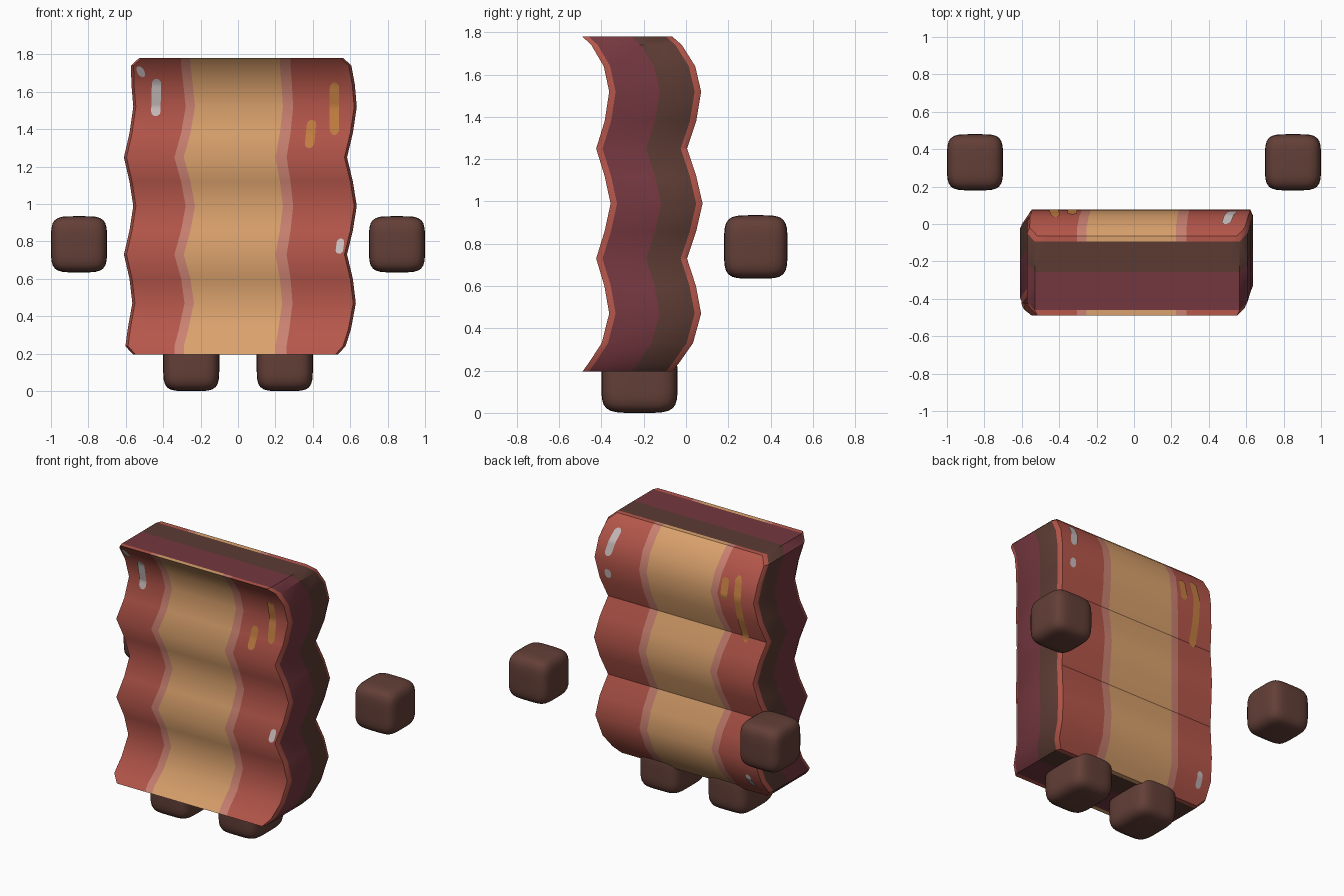
import bpy, bmesh, math

old = bpy.data.objects.get("Cube")
if old:
    bpy.data.objects.remove(old, do_unlink=True)


def material(name, hex_code):
    channels = [int(hex_code[i:i + 2], 16) / 255 for i in (0, 2, 4)]
    linear = [c / 12.92 if c < 0.04 else ((c + 0.055) / 1.055) ** 2.4 for c in channels]
    m = bpy.data.materials.new(name)
    m.use_nodes = True
    m.diffuse_color = (*linear, 1)
    bsdf = m.node_tree.nodes["Principled BSDF"]
    bsdf.inputs["Base Color"].default_value = (*linear, 1)
    bsdf.inputs["Roughness"].default_value = 0.8
    return m


red = material("meat red", "B6574B")
pink = material("pale pink", "CB8272")
tan = material("fat tan", "DBA26D")
plum = material("plum edge", "74373F")
brown = material("brown edge", "5C3B33")
limb = material("limb brown", "633F37")
shine = material("pale shine", "CBBFBF")
orange = material("orange glaze", "C47F42")


def finish(name, bm, mats, angle=35):
    bmesh.ops.recalc_face_normals(bm, faces=bm.faces)
    mesh = bpy.data.meshes.new(name)
    bm.to_mesh(mesh)
    bm.free()
    for m in mats:
        mesh.materials.append(m)
    ob = bpy.data.objects.new(name, mesh)
    bpy.context.scene.collection.objects.link(ob)
    bpy.ops.object.select_all(action="DESELECT")
    ob.select_set(True)
    bpy.context.view_layer.objects.active = ob
    bpy.ops.object.shade_smooth_by_angle(angle=math.radians(angle))
    return ob


# Rippled profile: height, ripple in depth, ripple across, corner inset
ROWS = [(0.195, -1, 0, 0.05), (0.24, -0.5, 0, 0.008), (0.33, 0.4, 0.4, 0),
        (0.47, 0.95, 0.9, 0), (0.6, 0.6, 0.6, 0), (0.73, 0, 0, 0),
        (0.86, 0.62, 0.6, 0), (0.99, 1.05, 1, 0), (1.12, 0.62, 0.6, 0),
        (1.25, 0, 0, 0), (1.38, 0.62, 0.6, 0), (1.52, 0.95, 1, 0),
        (1.64, 0.55, 0.8, 0), (1.74, -0.35, 0.6, 0.008), (1.78, -1, 0.6, 0.05)]
LAYERS = [0, 0.07, 0.55, 0.93, 1]


def depth(w, t):
    front, back = -0.425 + 0.065 * w, 0.005 + 0.07 * w
    return front + (back - front) * t


def columns(w, inset):
    left, right = -0.61 + 0.05 * w + inset, 0.583 + 0.052 * w - inset
    return [left, left + 0.06, -0.34 + 0.06 * w, -0.29 + 0.06 * w, -0.04 + 0.05 * w,
            0.2 + 0.04 * w, 0.26 + 0.035 * w, right - 0.06, right]


# Slab: only the outer shell of a lattice, coloured by column and layer
bm = bmesh.new()
cache = {}
COLUMN_COLOUR = [0, 0, 1, 2, 2, 1, 0, 0]
LAYER_COLOUR = [0, 3, 4, 0]
NI, NJ, NK = len(COLUMN_COLOUR), len(ROWS) - 1, len(LAYERS) - 1


def vert(i, j, k):
    if (i, j, k) not in cache:
        z, w, wx, inset = ROWS[j]
        x = columns(wx, inset + (0.014 if k in (0, NK) else 0))[i]
        cache[i, j, k] = bm.verts.new((x, depth(w, LAYERS[k]), z))
    return cache[i, j, k]


def quad(corners, colour):
    bm.faces.new([vert(*c) for c in corners]).material_index = colour


for j in range(NJ):
    for i in range(NI):                       # front and back
        for k in (0, NK):
            quad([(i, j, k), (i + 1, j, k), (i + 1, j + 1, k), (i, j + 1, k)], COLUMN_COLOUR[i])
    for k in range(NK):                       # left and right edges
        for i in (0, NI):
            quad([(i, j, k), (i, j, k + 1), (i, j + 1, k + 1), (i, j + 1, k)], LAYER_COLOUR[k])
for i in range(NI):                           # top and bottom edges
    for k in range(NK):
        colour = COLUMN_COLOUR[i] if k in (0, NK - 1) else LAYER_COLOUR[k]
        for j in (0, NJ):
            quad([(i, j, k), (i + 1, j, k), (i + 1, j, k + 1), (i, j, k + 1)], colour)
finish("rippled_slab", bm, [red, pink, tan, plum, brown])


# Painted dabs: thin plates that follow the ripples
def ripple(z):
    for a, b in zip(ROWS, ROWS[1:]):
        if z <= b[0]:
            return a[1] + (b[1] - a[1]) * (z - a[0]) / (b[0] - a[0])
    return ROWS[-1][1]


def dab(name, side, x_low, x_high, z_low, z_high, mat, width=0.05):
    bm = bmesh.new()
    steps, previous = 16, None
    for n in range(steps + 1):
        f = n / steps
        z, x = z_low + (z_high - z_low) * f, x_low + (x_high - x_low) * f
        end = min(z - z_low, z_high - z) / (width / 2)
        half = width / 2 * math.sqrt(max(0.1, 1 - (1 - min(1, end)) ** 2))
        y = depth(ripple(z), side) + (0.006 if side else -0.006)
        row = [bm.verts.new((x - half, y, z)), bm.verts.new((x + half, y, z))]
        if previous:
            loop = [previous[0], previous[1], row[1], row[0]]
            bm.faces.new(loop[::-1] if side else loop)
        previous = row
    mesh = bpy.data.meshes.new(name)
    bm.to_mesh(mesh)
    bm.free()
    mesh.materials.append(mat)
    mesh.shade_smooth()
    bpy.context.scene.collection.objects.link(bpy.data.objects.new(name, mesh))


dab("front_long_shine", 0, -0.44, -0.435, 1.47, 1.67, shine)
dab("front_top_shine", 0, -0.51, -0.53, 1.68, 1.735, shine, 0.04)
dab("front_low_shine", 0, 0.54, 0.55, 0.735, 0.815, shine, 0.04)
dab("front_long_glaze", 0, 0.515, 0.515, 1.37, 1.65, orange)
dab("front_short_glaze", 0, 0.38, 0.395, 1.3, 1.45, orange)
dab("back_long_shine", 1, 0.53, 0.49, 1.55, 1.72, shine)
dab("back_small_shine", 1, 0.53, 0.53, 1.4, 1.46, shine, 0.045)
dab("back_low_shine", 1, -0.5, -0.48, 0.27, 0.36, shine, 0.04)
dab("back_long_glaze", 1, -0.45, -0.42, 1.22, 1.66, orange)
dab("back_short_glaze", 1, -0.33, -0.33, 1.49, 1.63, orange)


# Hands and feet: cubes rounded into soft blocks
def soft_block(name, centre, size, power=4.7):
    bm = bmesh.new()
    bmesh.ops.create_cube(bm, size=2)
    bmesh.ops.subdivide_edges(bm, edges=bm.edges[:], cuts=9, use_grid_fill=True)
    for v in bm.verts:
        v.co /= sum(abs(c) ** power for c in v.co) ** (1 / power)
        v.co = [c + p * s / 2 for c, p, s in zip(centre, v.co, size)]
    finish(name, bm, [limb], 60)


for side, s in (("left", 1), ("right", -1)):
    soft_block(side + "_hand", (0.85 * s, 0.33, 0.785), (0.3, 0.3, 0.3))
    soft_block(side + "_foot", (0.25 * s, -0.22, 0.15), (0.3, 0.36, 0.3))
